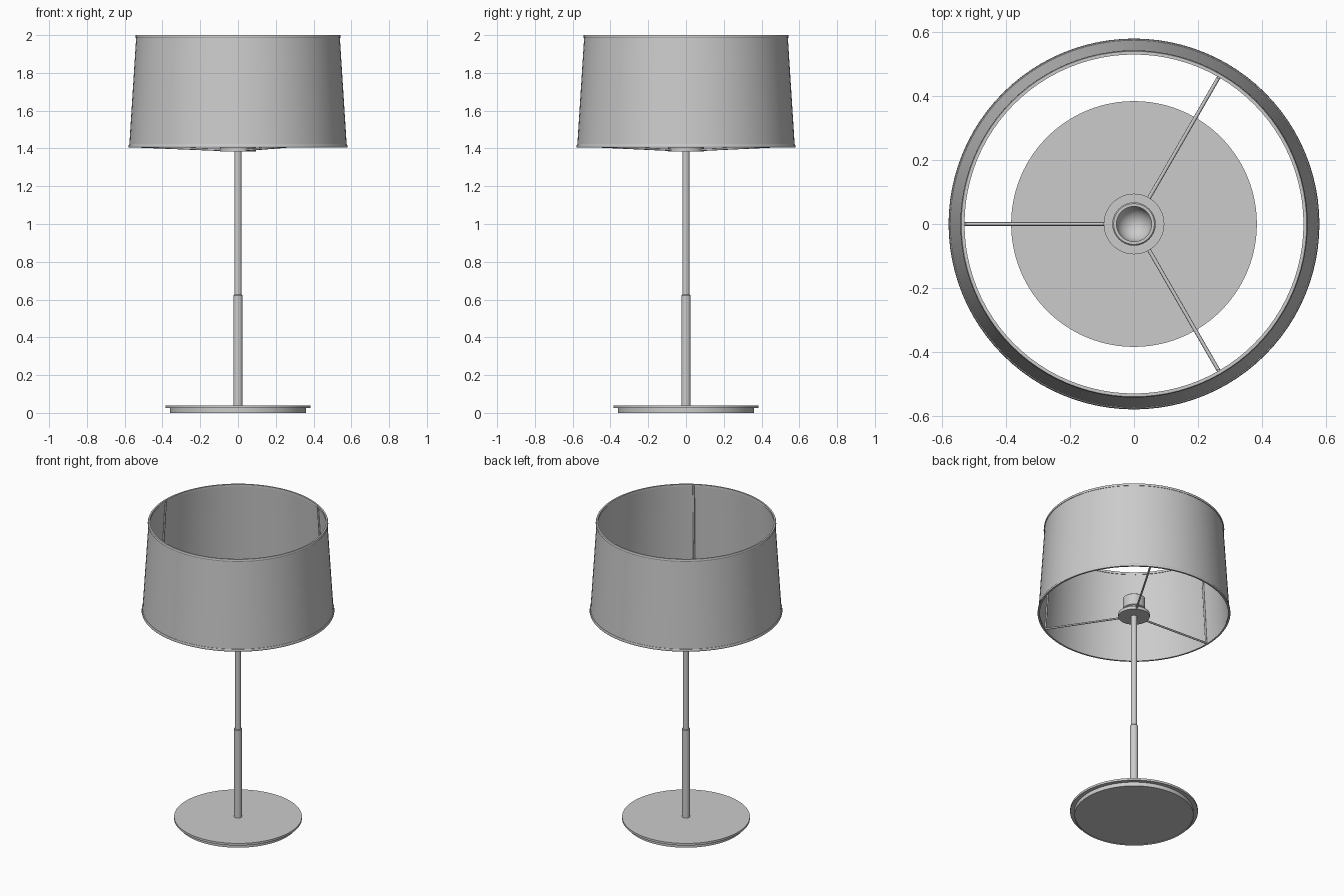
import bpy, bmesh
from math import sin, cos, pi, radians
from mathutils import Vector

if "Cube" in bpy.data.objects:
    bpy.data.objects.remove(bpy.data.objects["Cube"])


def finish(name, bm, angle=35):
    bmesh.ops.remove_doubles(bm, verts=bm.verts, dist=1e-5)
    bmesh.ops.recalc_face_normals(bm, faces=bm.faces)
    me = bpy.data.meshes.new(name)
    bm.to_mesh(me)
    bm.free()
    ob = bpy.data.objects.new(name, me)
    bpy.context.collection.objects.link(ob)
    bpy.ops.object.select_all(action='DESELECT')
    ob.select_set(True)
    bpy.context.view_layer.objects.active = ob
    bpy.ops.object.shade_smooth_by_angle(angle=radians(angle))
    return ob


def lathe(name, profile, sides=64, closed=False):
    """Revolve an (r, z) profile about z; closed joins its last point to its first."""
    bm = bmesh.new()
    rings = []
    for r, z in profile:
        if r == 0:
            rings.append([bm.verts.new((0, 0, z))] * sides)
        else:
            rings.append([bm.verts.new((r * cos(2 * pi * i / sides),
                                        r * sin(2 * pi * i / sides), z))
                          for i in range(sides)])
    pairs = list(zip(rings, rings[1:]))
    if closed:
        pairs.append((rings[-1], rings[0]))
    for a, b in pairs:
        for i in range(sides):
            j = (i + 1) % sides
            bm.faces.new(dict.fromkeys((a[i], a[j], b[j], b[i])))
    return finish(name, bm)


def rod(name, start, end, radius, sides=8):
    """Thin round bar between two points."""
    a, b = Vector(start), Vector(end)
    bm = bmesh.new()
    bmesh.ops.create_cone(bm, cap_ends=True, segments=sides, radius1=radius,
                          radius2=radius, depth=(b - a).length)
    rot = (b - a).to_track_quat('Z', 'Y').to_matrix()
    bmesh.ops.rotate(bm, verts=bm.verts, matrix=rot)
    bmesh.ops.translate(bm, verts=bm.verts, vec=(a + b) / 2)
    return finish(name, bm, 50)


# Stepped base: recessed foot under a wider disc
lathe("base", [(0, 0.004), (0.355, 0.004), (0.355, 0), (0.36, 0), (0.36, 0.026),
               (0.385, 0.026), (0.385, 0.04), (0, 0.04)], 96)

# Two-stage stem
lathe("stem_lower", [(0, 0.04), (0.025, 0.04), (0.025, 0.622), (0.022, 0.626), (0, 0.626)], 32)
lathe("stem_upper", [(0, 0.62), (0.019, 0.62), (0.019, 1.39), (0, 1.39)], 32)

# Flange and bulb socket with a rounded hollow
lathe("socket_flange", [(0, 1.384), (0.095, 1.384), (0.095, 1.404), (0, 1.404)], 48)
cup = [(0.055 * cos(t * pi / 12), 1.475 - 0.055 * sin(t * pi / 12)) for t in range(6)]
lathe("bulb_socket", [(0, 1.404), (0.06, 1.404), (0.06, 1.43), (0.068, 1.434),
                      (0.068, 1.506), (0.064, 1.51), (0.055, 1.51)] + cup + [(0, 1.42)], 32)

# Tapered open shade
lathe("shade", [(0.576, 1.41), (0.539, 1.992), (0.534, 1.992), (0.571, 1.41)], 96, True)

# Trim bands around both shade openings
for name, r, z in (("shade_trim_bottom", 0.574, 1.405), ("shade_trim_top", 0.537, 1.985)):
    lathe(name, [(r - 0.006, z), (r + 0.005, z), (r + 0.007, z + 0.004),
                 (r + 0.006, z + 0.012), (r + 0.004, z + 0.015), (r - 0.006, z + 0.015)], 96, True)

# Three spokes carrying the shade, each with an upright strut inside the wall
for k, deg in enumerate((60, 180, 300), 1):
    c, s = cos(radians(deg)), sin(radians(deg))

    def at(r, z):
        return (r * c, r * s, z)
    rod(f"spoke_{k}", at(0.085, 1.392), at(0.568, 1.412), 0.006)
    rod(f"shade_strut_{k}", at(0.568, 1.41), at(0.531, 1.992), 0.006)
